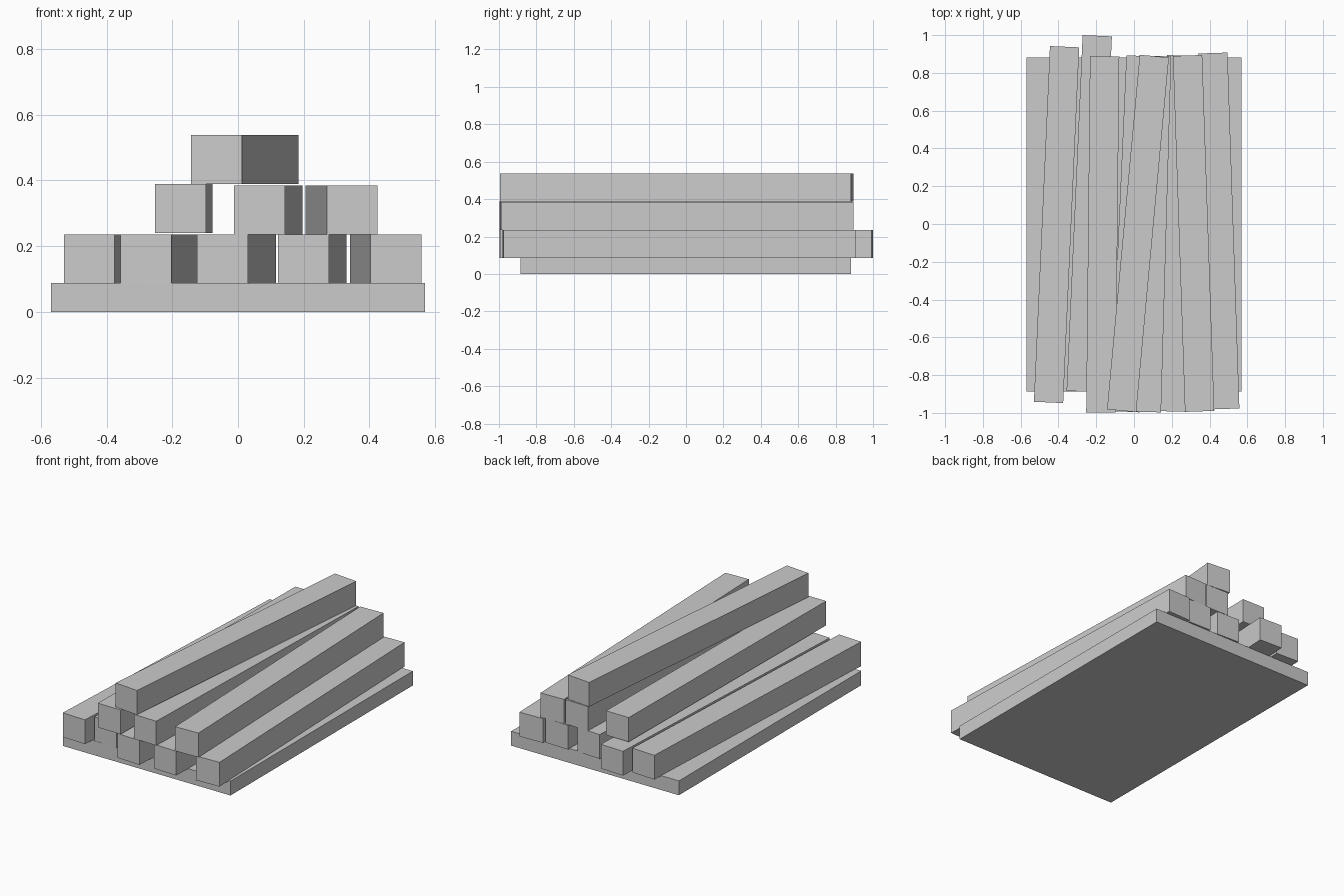
import bpy, math

if "Cube" in bpy.data.objects:
    bpy.data.objects.remove(bpy.data.objects["Cube"])

BEAM_W, BEAM_L, BEAM_H = 0.155, 1.885, 0.149


def box(name, size, center, turn=0.0):
    bpy.ops.mesh.primitive_cube_add(size=1, location=center, rotation=(0, 0, turn))
    obj = bpy.context.object
    obj.name = name
    obj.scale = size
    bpy.ops.object.transform_apply(location=False, rotation=False, scale=True)
    return obj


def beam(name, front_x, back_x, y, z):
    """Beam whose left edge runs from front_x to back_x; z is its underside."""
    turn = -math.asin((back_x - front_x) / BEAM_L)
    cx = (front_x + back_x + BEAM_W) / 2
    return box(name, (BEAM_W, BEAM_L, BEAM_H), (cx, y, z + BEAM_H / 2), turn)


# Flat base slab
box("base_slab", (1.138, 1.767, 0.088), (0, -0.002, 0.044))

# Stacked beams, slightly askew: left edge at front, at back, centre y, underside z
layers = {
    "lower_beam": [(-0.53, -0.445, -0.003, 0.086), (-0.357, -0.272, 0.055, 0.086),
                   (-0.125, -0.04, -0.052, 0.086), (0.122, 0.175, -0.05, 0.086),
                   (0.403, 0.34, -0.037, 0.086)],
    "middle_beam": [(-0.253, -0.233, -0.055, 0.24), (-0.012, 0.042, -0.053, 0.235),
                    (0.27, 0.206, -0.05, 0.235)],
    "top_beam": [(-0.143, 0.03, -0.05, 0.388)],
}
for name, beams in layers.items():
    for i, spec in enumerate(beams, 1):
        beam(f"{name}_{i}", *spec)
